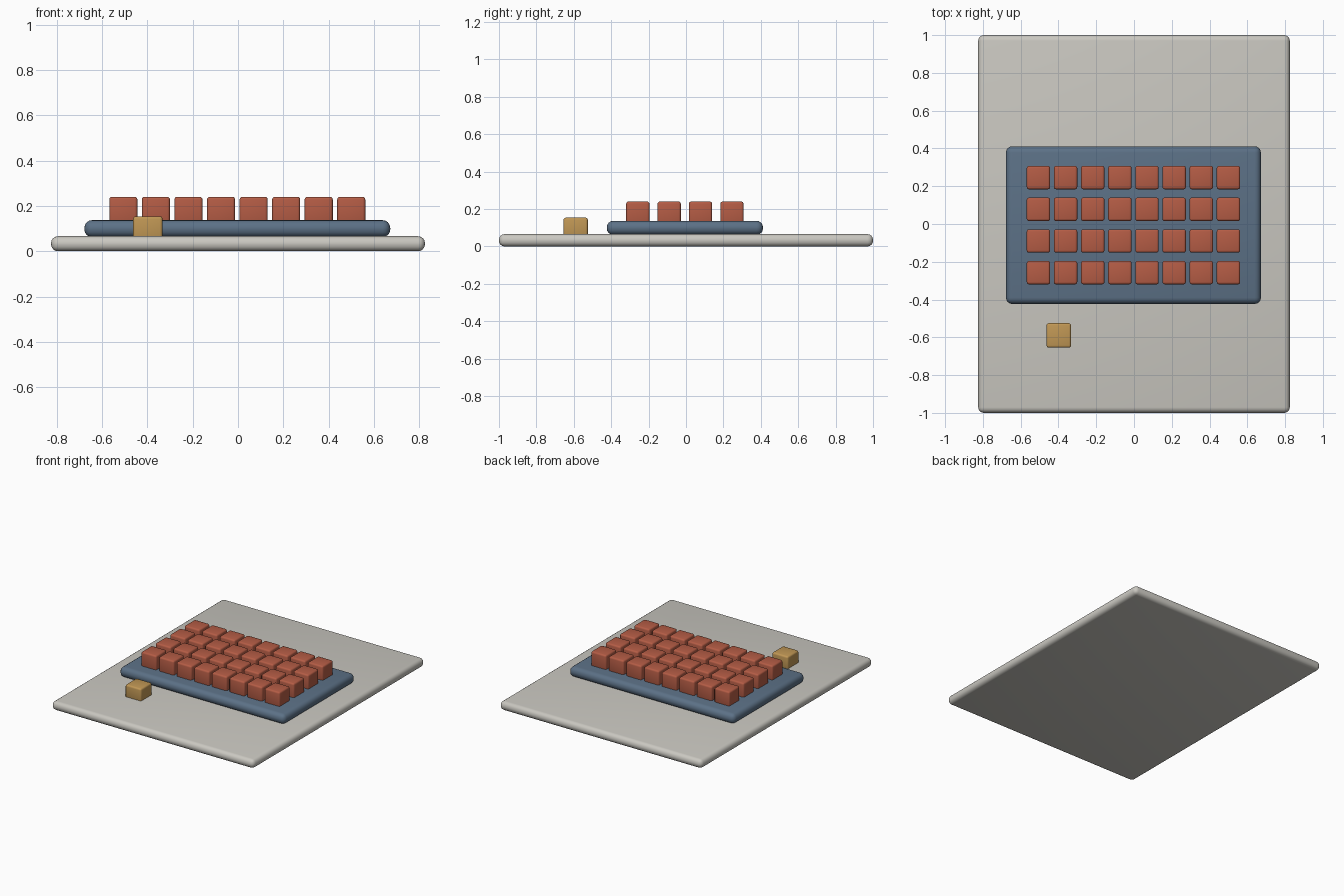
import bpy

if "Cube" in bpy.data.objects:
    bpy.data.objects.remove(bpy.data.objects["Cube"])


def material(name, rgb):
    m = bpy.data.materials.new(name)
    m.diffuse_color = (*rgb, 1.0)
    m.use_nodes = True
    m.node_tree.nodes["Principled BSDF"].inputs["Base Color"].default_value = m.diffuse_color
    return m


def rounded_box(name, center, size, z0, z1, bevel, segments, mat):
    """Box with rounded edges, from height z0 to z1."""
    bpy.ops.mesh.primitive_cube_add(size=1, location=(*center, (z0 + z1) / 2))
    ob = bpy.context.object
    ob.name = name
    ob.scale = (*size, z1 - z0)
    bpy.ops.object.transform_apply(location=False, rotation=False, scale=True)
    mod = ob.modifiers.new("rounding", 'BEVEL')
    mod.width = bevel
    mod.segments = segments
    mod.limit_method = 'NONE'
    bpy.ops.object.modifier_apply(modifier=mod.name)
    ob.data.materials.append(mat)
    bpy.ops.object.shade_smooth_by_angle()
    return ob


stone = material("pale grey", (0.59, 0.575, 0.53))
blue = material("slate blue", (0.107, 0.165, 0.24))
red = material("brick red", (0.46, 0.108, 0.06))
ochre = material("ochre", (0.53, 0.31, 0.09))

# Ground slab and the raised platform
rounded_box("base_slab", (0, 0), (1.65, 2.0), 0, 0.066, 0.03, 4, stone)
rounded_box("platform", (-0.003, -0.006), (1.35, 0.835), 0.062, 0.137, 0.034, 4, blue)

# Grid of blocks, slightly sunk into the platform
for row in range(4):
    for col in range(8):
        x = -0.003 + (col - 3.5) * 0.1437
        y = -0.006 + (row - 1.5) * 0.1677
        rounded_box(f"block_{row + 1}_{col + 1}", (x, y), (0.124, 0.124),
                    0.122, 0.24, 0.012, 3, red)

# Single loose block in front
rounded_box("loose_block", (-0.398, -0.59), (0.13, 0.13), 0.05, 0.154, 0.012, 3, ochre)
